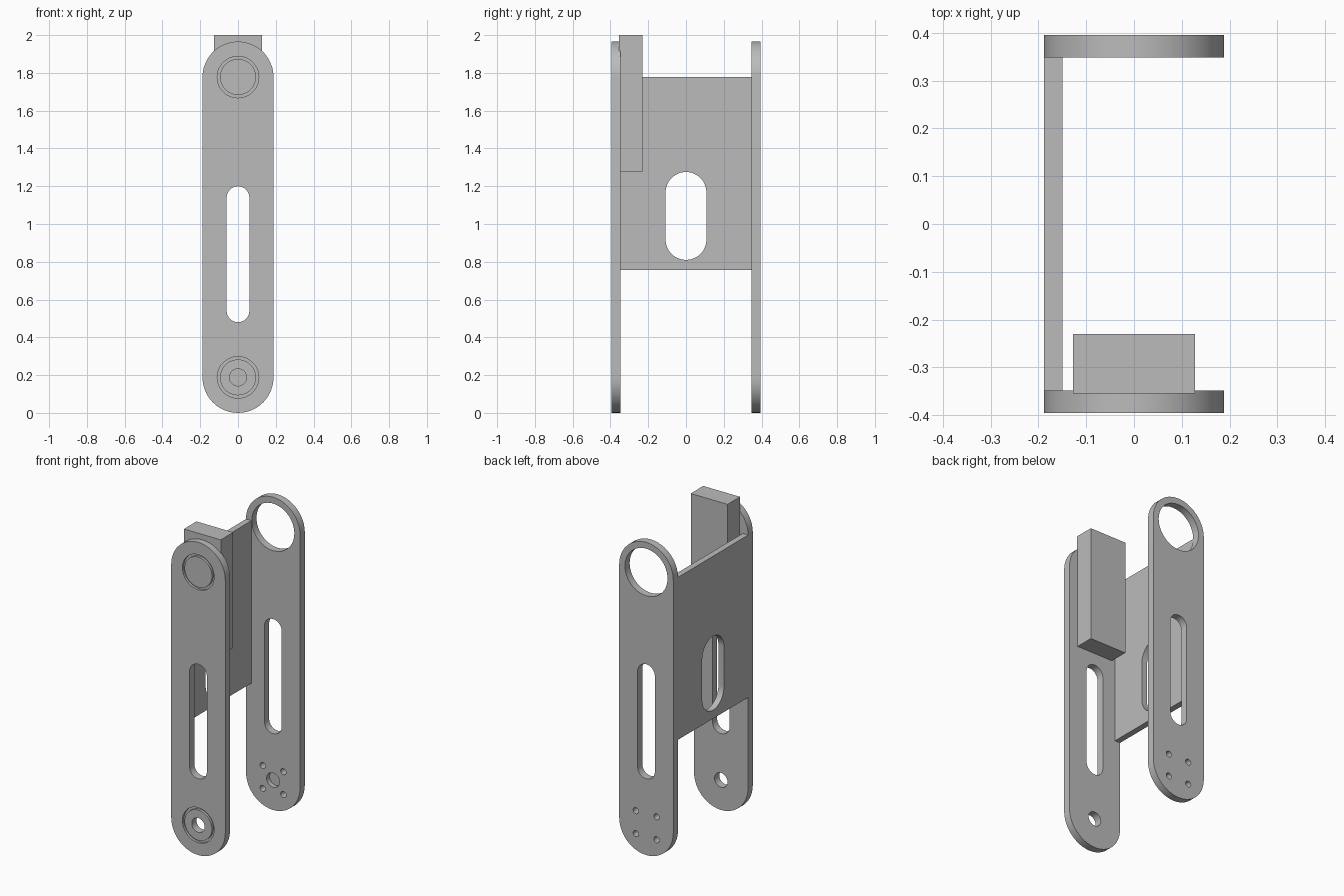
import bpy, bmesh, math
from mathutils import Vector

cube = bpy.data.objects.get("Cube")
if cube:
    bpy.data.objects.remove(cube, do_unlink=True)

grey = bpy.data.materials.new("plain grey")
grey.use_nodes = True
GREY = (0.5, 0.5, 0.5, 1)
grey.diffuse_color = GREY
grey.node_tree.nodes["Principled BSDF"].inputs["Base Color"].default_value = GREY

R = 0.188                     # half width of the side plates
LOW, HIGH = R, 1.966 - R      # pivot heights
FRONT, BACK = (-0.395, -0.348), (0.348, 0.395)
SEGMENTS = 48


def prism(name, outline, axis, span):
    """Extrude a flat outline of (u, z) points along the x or y axis."""
    bm = bmesh.new()
    place = lambda u, z, d: Vector((u, d, z) if axis == "y" else (d, u, z))
    base = bm.faces.new([bm.verts.new(place(u, z, span[0])) for u, z in outline])
    grown = bmesh.ops.extrude_face_region(bm, geom=[base])["geom"]
    shift = place(0, 0, span[1] - span[0])
    bmesh.ops.translate(bm, vec=shift, verts=[v for v in grown if isinstance(v, bmesh.types.BMVert)])
    bmesh.ops.recalc_face_normals(bm, faces=bm.faces)
    mesh = bpy.data.meshes.new(name)
    bm.to_mesh(mesh)
    bm.free()
    mesh.materials.append(grey)
    obj = bpy.data.objects.new(name, mesh)
    bpy.context.collection.objects.link(obj)
    return obj


def slot(r, z0, z1, u=0):
    """Outline with round ends centred at z0 and z1."""
    half = SEGMENTS // 2
    arc = lambda z, start: [(u + r * math.cos(start + math.pi * i / half),
                             z + r * math.sin(start + math.pi * i / half)) for i in range(half + 1)]
    return arc(z1, 0) + arc(z0, math.pi)


def circle(r, z, u=0):
    return [(u + r * math.cos(math.tau * i / SEGMENTS),
             z + r * math.sin(math.tau * i / SEGMENTS)) for i in range(SEGMENTS)]


def rectangle(u0, u1, z0, z1):
    return [(u0, z0), (u1, z0), (u1, z1), (u0, z1)]


def cut(obj, outline, axis, span):
    cutter = prism("cutter", outline, axis, span)
    cutter.hide_render = True
    mod = obj.modifiers.new("cut", "BOOLEAN")
    mod.operation, mod.solver, mod.object = "DIFFERENCE", "EXACT", cutter
    bpy.context.view_layer.objects.active = obj
    bpy.ops.object.modifier_apply(modifier=mod.name)
    bpy.data.objects.remove(cutter, do_unlink=True)


def finish(obj):
    bpy.ops.object.select_all(action="DESELECT")
    obj.select_set(True)
    bpy.context.view_layer.objects.active = obj
    bpy.ops.object.shade_smooth_by_angle(angle=math.radians(30))


THROUGH = (-1, 1)
GROOVE = 0.015
long_slot = slot(0.06, 0.54, 1.14)

# Front side plate with shallow round recesses at both pivots
front_plate = prism("front_plate", slot(R, LOW, HIGH), "y", FRONT)
cut(front_plate, long_slot, "y", THROUGH)
for z in (LOW, HIGH):
    cut(front_plate, circle(0.11, z), "y", (-1, FRONT[0] + GROOVE))
cut(front_plate, circle(0.045, LOW), "y", THROUGH)

# Discs filling the recesses, leaving a ring groove
lower_disc = prism("lower_pivot_disc", circle(0.095, LOW), "y", (FRONT[0], FRONT[0] + GROOVE))
cut(lower_disc, circle(0.045, LOW), "y", THROUGH)
upper_disc = prism("upper_pivot_disc", circle(0.095, HIGH), "y", (FRONT[0], FRONT[0] + GROOVE))

# Back side plate: large upper ring, blind pivot hole and four screw holes
back_plate = prism("back_plate", slot(R, LOW, HIGH), "y", BACK)
cut(back_plate, long_slot, "y", THROUGH)
cut(back_plate, circle(0.148, HIGH), "y", THROUGH)
cut(back_plate, circle(0.045, LOW), "y", (0, BACK[0] + 0.03))
for sx in (-1, 1):
    for sz in (-1, 1):
        cut(back_plate, circle(0.019, LOW + sz * 0.072, sx * 0.072), "y", THROUGH)

# Web joining the two plates
web = prism("connecting_web", rectangle(FRONT[1], BACK[0], 0.757, HIGH), "x", (-R, -0.15))
cut(web, slot(0.108, 0.918, 1.167), "x", THROUGH)

# Block standing against the inside of the front plate
block = prism("motor_block", rectangle(-0.128, 0.128, 1.275, 2.0), "y", (-0.354, -0.23))

for part in (front_plate, lower_disc, upper_disc, back_plate, web, block):
    finish(part)
